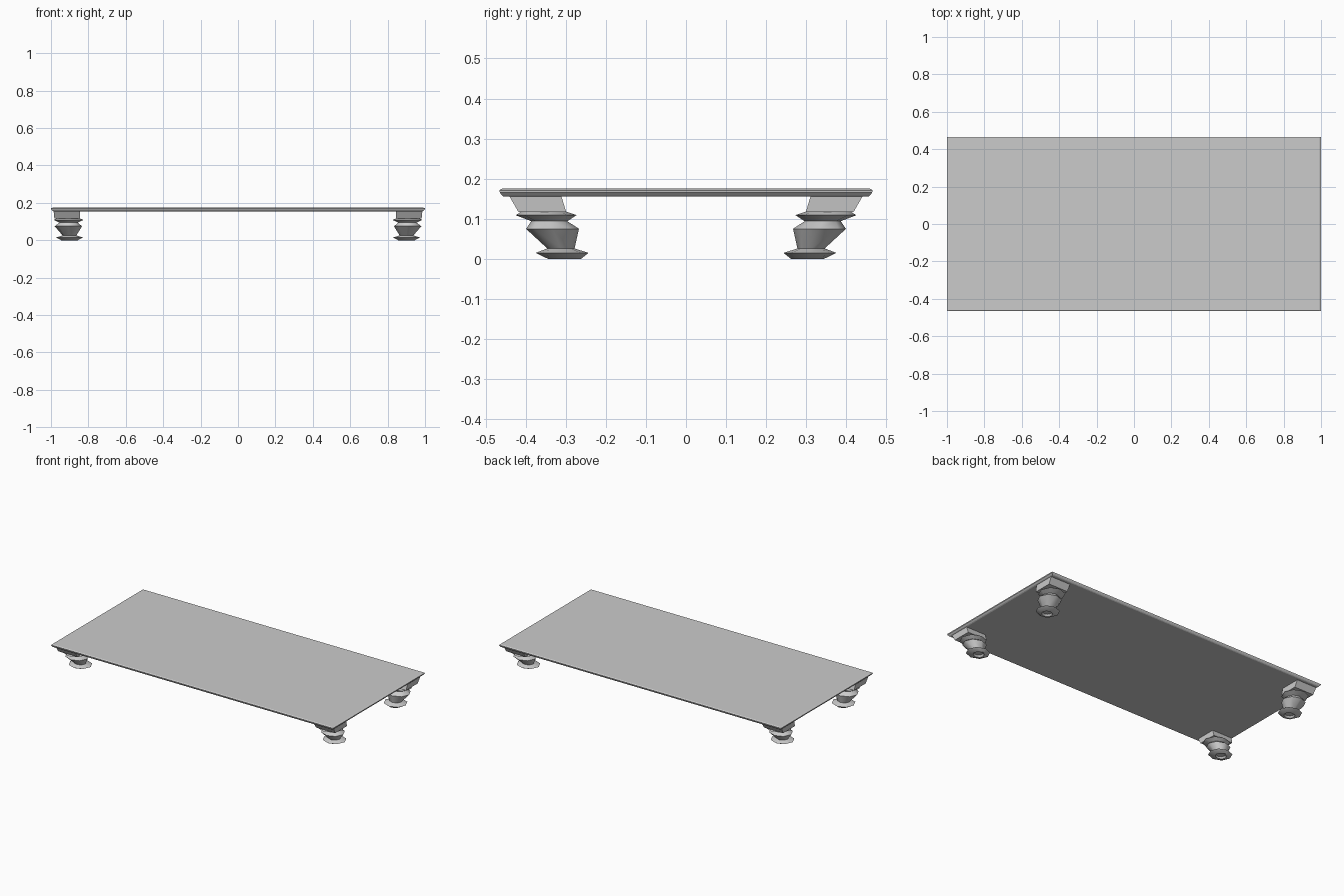
import bpy, bmesh
from math import sin, cos, pi

if "Cube" in bpy.data.objects:
    bpy.data.objects.remove(bpy.data.objects["Cube"])


def loft(name, rings, angle=None):
    """Join equal-sided rings of points into one capped solid."""
    bm = bmesh.new()
    loops = [[bm.verts.new(p) for p in ring] for ring in rings]
    n = len(loops[0])
    for a, b in zip(loops, loops[1:]):
        for i in range(n):
            j = (i + 1) % n
            bm.faces.new((a[i], a[j], b[j], b[i]))
    bm.faces.new(loops[0][::-1])
    bm.faces.new(loops[-1])
    bmesh.ops.recalc_face_normals(bm, faces=bm.faces)
    mesh = bpy.data.meshes.new(name)
    bm.to_mesh(mesh)
    bm.free()
    ob = bpy.data.objects.new(name, mesh)
    bpy.context.collection.objects.link(ob)
    if angle:
        bpy.context.view_layer.objects.active = ob
        ob.select_set(True)
        bpy.ops.object.shade_smooth_by_angle(angle=angle)
        ob.select_set(False)
    return ob


def rect(x0, x1, y0, y1, z):
    return [(x0, y0, z), (x1, y0, z), (x1, y1, z), (x0, y1, z)]


# Thin table top with chamfered rim
top_profile = [(0.155, 0.986, 0.454), (0.158, 0.992, 0.459), (0.165, 0.999, 0.464),
               (0.171, 1.0, 0.466), (0.175, 0.988, 0.459)]
loft("table_top", [rect(-x, x, -y, y, z) for z, x, y in top_profile])

# Turned leg profile leaning outward: z, centre x, half x, centre y, half y
leg_profile = [
    (0.012, 0.901, 0.026, 0.304, 0.024),   # recess under the foot
    (0.001, 0.901, 0.034, 0.303, 0.031),
    (0.000, 0.901, 0.044, 0.303, 0.041),
    (0.015, 0.901, 0.072, 0.309, 0.066),   # foot rim
    (0.026, 0.901, 0.037, 0.312, 0.034),   # ankle
    (0.075, 0.907, 0.073, 0.333, 0.066),   # bulb
    (0.094, 0.906, 0.049, 0.341, 0.045),   # neck
    (0.109, 0.905, 0.079, 0.349, 0.076),   # collar rim
    (0.119, 0.909, 0.058, 0.355, 0.053),
]
N = 8


def oval(sx, sy, z, cx, rx, cy, ry):
    return [(sx * (cx + rx * cos(2 * pi * i / N)),
             sy * (cy + ry * sin(2 * pi * i / N)), z) for i in range(N)]


# Four legs, each with a leaning square block below the top
for sx, side in ((-1, "left"), (1, "right")):
    for sy, end in ((-1, "front"), (1, "back")):
        loft(f"{end}_{side}_leg",
             [oval(sx, sy, *ring) for ring in leg_profile], 0.8)
        loft(f"{end}_{side}_leg_block",
             [rect(sx * 0.846, sx * 0.982, sy * 0.299, sy * 0.418, 0.117),
              rect(sx * 0.846, sx * 0.986, sy * 0.311, sy * 0.441, 0.157)])
